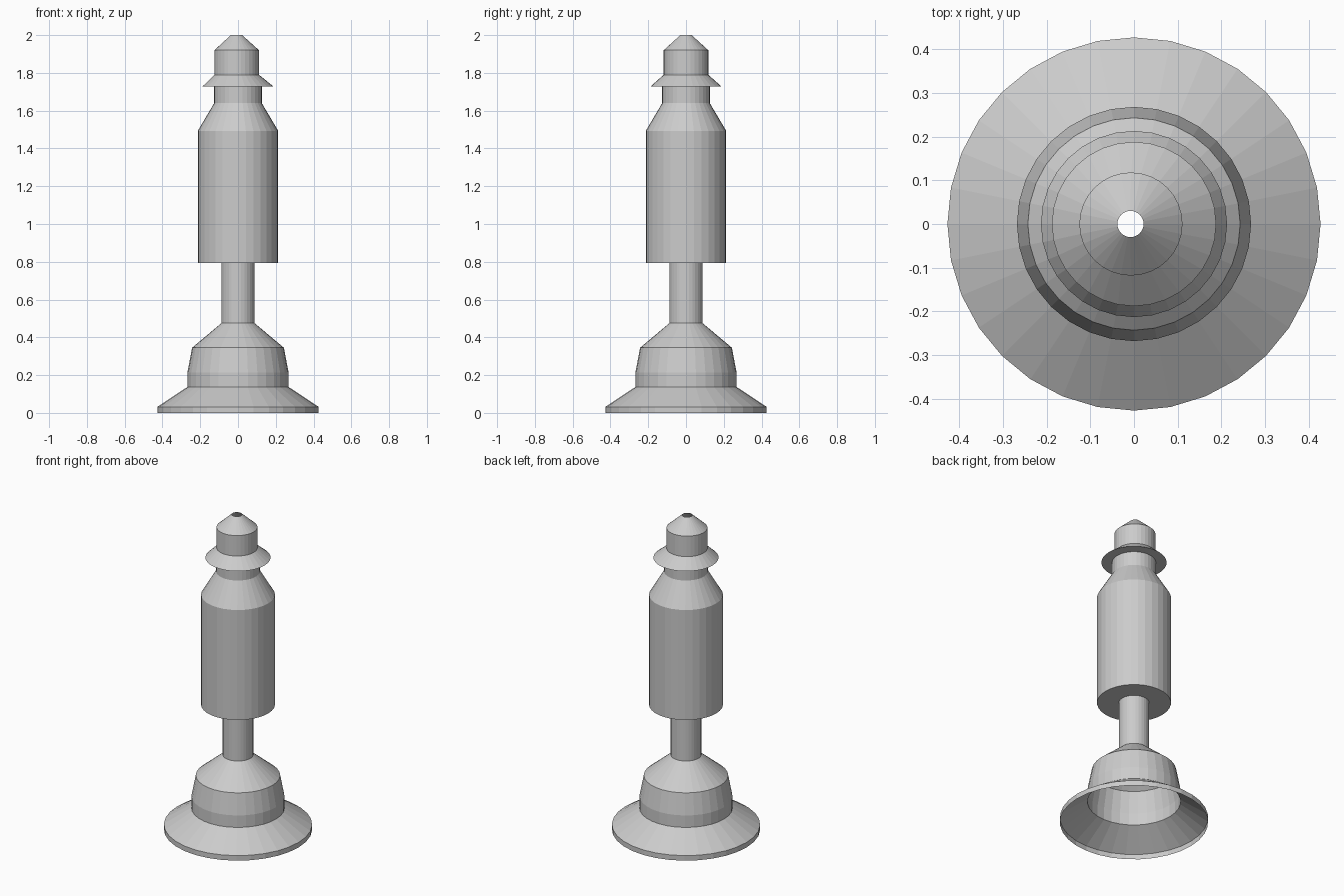
import bpy, bmesh
from math import cos, sin, tau

if "Cube" in bpy.data.objects:
    bpy.data.objects.remove(bpy.data.objects["Cube"])

SIDES = 32


def lathe(name, profile):
    """Revolve (radius, z, x offset) points, bottom to top, into an open flat-shaded shell."""
    bm = bmesh.new()
    rings = []
    for r, z, dx in profile:
        rings.append([bm.verts.new((dx + r * cos(tau * i / SIDES), r * sin(tau * i / SIDES), z))
                      for i in range(SIDES)])
    for low, high in zip(rings, rings[1:]):
        for i in range(SIDES):
            j = (i + 1) % SIDES
            bm.faces.new((low[i], low[j], high[j], high[i]))
    mesh = bpy.data.meshes.new(name)
    bm.to_mesh(mesh)
    bm.free()
    obj = bpy.data.objects.new(name, mesh)
    bpy.context.collection.objects.link(obj)
    return obj


# Flared foot and cup, hollow and open underneath
lathe("base", [(0.427, 0.0, 0), (0.427, 0.032, 0), (0.268, 0.137, 0),
               (0.268, 0.213, 0), (0.243, 0.345, 0), (0.088, 0.475, 0)])

# Thin stem between base and body
lathe("stem", [(0.088, 0.475, 0), (0.088, 0.794, 0)])

# Main barrel with flat underside, shoulder and neck
lathe("body", [(0.088, 0.794, 0), (0.213, 0.794, 0), (0.213, 1.493, 0),
               (0.126, 1.64, 0), (0.126, 1.728, 0)])

# Collar flange, sloping up to the slightly offset tip
lathe("collar", [(0.126, 1.728, 0), (0.188, 1.728, 0), (0.118, 1.79, -0.007)])

# Tip with an open hole at the top
lathe("tip", [(0.118, 1.79, -0.007), (0.118, 1.92, -0.007), (0.03, 2.0, -0.008)])
